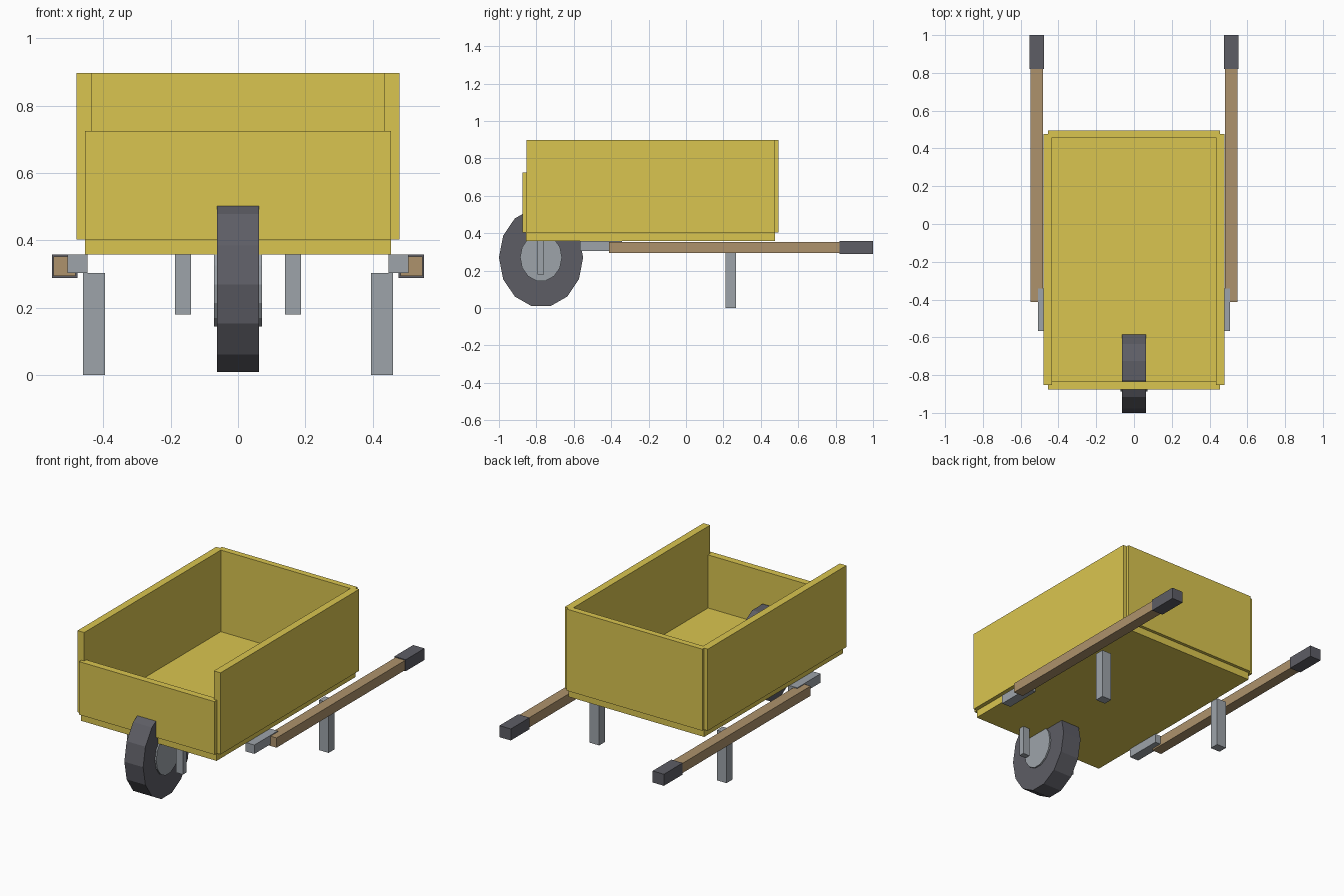
import bpy
import bmesh
import math
from mathutils import Matrix

if "Cube" in bpy.data.objects:
    bpy.data.objects.remove(bpy.data.objects["Cube"])


def material(name, rgb):
    m = bpy.data.materials.new(name)
    m.diffuse_color = (*rgb, 1)
    m.use_nodes = True
    m.node_tree.nodes["Principled BSDF"].inputs["Base Color"].default_value = m.diffuse_color
    return m


YELLOW = material("yellow_paint", (0.70, 0.56, 0.08))
WOOD = material("wood", (0.42, 0.29, 0.15))
RUBBER = material("rubber", (0.11, 0.11, 0.13))
METAL = material("metal", (0.34, 0.37, 0.40))


def finish(name, bm, mat):
    mesh = bpy.data.meshes.new(name)
    bm.to_mesh(mesh)
    bm.free()
    mesh.materials.append(mat)
    obj = bpy.data.objects.new(name, mesh)
    bpy.context.collection.objects.link(obj)
    return obj


def box(name, x, y, z, mat):
    """Box from (min, max) pairs on each axis."""
    bm = bmesh.new()
    bmesh.ops.create_cube(bm, size=1)
    for v in bm.verts:
        for i, (lo, hi) in enumerate((x, y, z)):
            v.co[i] = (lo + hi) / 2 + v.co[i] * (hi - lo)
    return finish(name, bm, mat)


def pair(name, x, y, z, mat):
    """Box on the right plus its mirror on the left."""
    box(name + "_right", x, y, z, mat)
    box(name + "_left", (-x[1], -x[0]), y, z, mat)


def disc(name, half_width, ry, rz, mat, sides=14):
    """Low-poly wheel disc on the x axis with a flat at the bottom."""
    bm = bmesh.new()
    bmesh.ops.create_cone(bm, cap_ends=True, segments=sides, radius1=1,
                          radius2=1, depth=2 * half_width)
    # vertex angles start on the y axis after these turns
    ang = math.atan2(bm.verts[:][0].co.y, bm.verts[:][0].co.x)
    bm.transform(Matrix.Rotation(-ang, 4, 'Z'))
    bm.transform(Matrix.Rotation(math.pi / 2, 4, 'Z'))
    bm.transform(Matrix.Rotation(math.pi / 2, 4, 'Y'))
    bm.transform(Matrix.Translation((0, -0.775, 0.27))
                 @ Matrix.Diagonal((1, ry, rz, 1)))
    return finish(name, bm, mat)


# Tub
box("tub_floor", (-0.455, 0.455), (-0.855, 0.475), (0.358, 0.403), YELLOW)
pair("tub_side", (0.435, 0.48), (-0.853, 0.477), (0.403, 0.898), YELLOW)
box("tub_front", (-0.455, 0.455), (-0.875, -0.833), (0.403, 0.725), YELLOW)
box("tub_back", (-0.455, 0.455), (0.457, 0.494), (0.403, 0.898), YELLOW)

# Wheel and its supports
disc("tyre", 0.063, 0.225, 0.267, RUBBER)
disc("wheel_hub", 0.072, 0.112, 0.128, METAL)
pair("wheel_support", (0.14, 0.187), (-0.795, -0.76), (0.18, 0.358), METAL)

# Handles with grips, brackets and legs
pair("handle", (0.483, 0.548), (-0.413, 0.82), (0.294, 0.353), WOOD)
pair("grip", (0.476, 0.552), (0.82, 1.0), (0.288, 0.358), RUBBER)
pair("handle_bracket", (0.447, 0.507), (-0.567, -0.342), (0.304, 0.358), METAL)
pair("leg", (0.395, 0.46), (0.212, 0.268), (0.0, 0.304), METAL)
